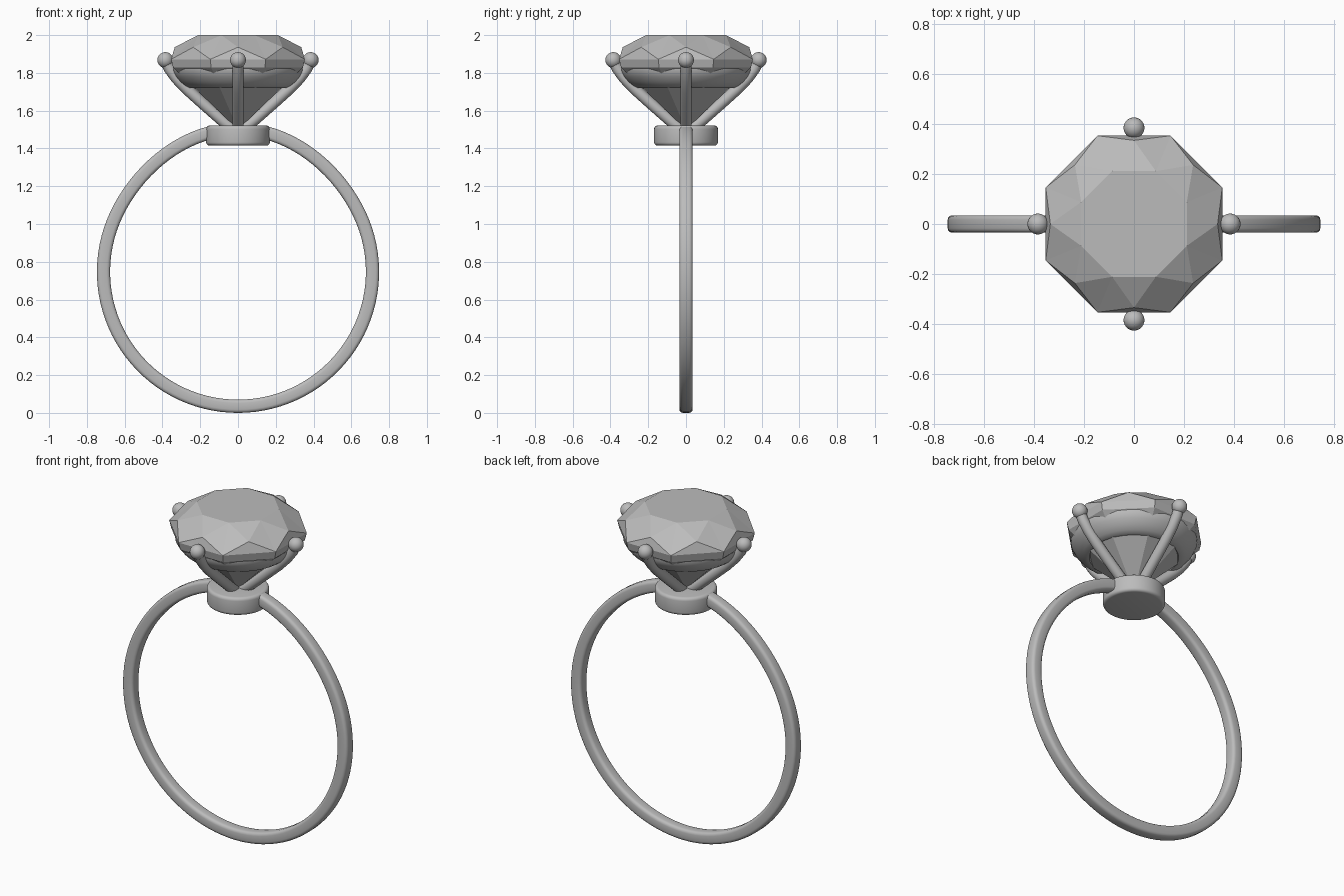
import bpy, bmesh, math
from mathutils import Vector

if "Cube" in bpy.data.objects:
    bpy.data.objects.remove(bpy.data.objects["Cube"])

grey = bpy.data.materials.new("silver_grey")
grey.diffuse_color = (0.5, 0.5, 0.5, 1)
grey.use_nodes = True
grey.node_tree.nodes["Principled BSDF"].inputs["Base Color"].default_value = grey.diffuse_color


def finish(name, bm, smooth=True):
    bmesh.ops.recalc_face_normals(bm, faces=bm.faces)
    mesh = bpy.data.meshes.new(name)
    bm.to_mesh(mesh)
    bm.free()
    ob = bpy.data.objects.new(name, mesh)
    bpy.context.collection.objects.link(ob)
    mesh.materials.append(grey)
    if smooth:
        bpy.ops.object.select_all(action='DESELECT')
        ob.select_set(True)
        bpy.context.view_layer.objects.active = ob
        bpy.ops.object.shade_smooth_by_angle(angle=math.radians(40))
    return ob


def loft(name, rings, cyclic=False):
    """Skin a list of closed cross-sections, capping the ends if open."""
    bm = bmesh.new()
    loops = [[bm.verts.new(p) for p in r] for r in rings]
    n = len(loops[0])
    pairs = list(zip(loops, loops[1:])) + ([(loops[-1], loops[0])] if cyclic else [])
    for a, b in pairs:
        for i in range(n):
            j = (i + 1) % n
            bm.faces.new((a[i], a[j], b[j], b[i]))
    if not cyclic:
        bm.faces.new(loops[0])
        bm.faces.new(loops[-1])
    return finish(name, bm)


def polar(r, a, z):
    return Vector((r * math.cos(a), r * math.sin(a), z))


def lathe(name, profile, segs=64):
    return loft(name, [[polar(r, math.tau * k / segs, z) for r, z in profile]
                       for k in range(segs)], cyclic=True)


# Band: rounded-square section swept round, slightly peaked towards the head
half, corner = 0.035, 0.018
section = []
for q in range(4):
    mid = math.pi / 4 + q * math.pi / 2
    cx = math.copysign(half - corner, math.cos(mid))
    cy = math.copysign(half - corner, math.sin(mid))
    for k in (-1, -1 / 3, 1 / 3, 1):
        a = mid + k * math.pi / 4
        section.append((cx + corner * math.cos(a), cy + corner * math.sin(a)))
band = []
start, steps = math.radians(11.5), 96
for i in range(steps + 1):
    t = start + (math.tau - 2 * start) * i / steps
    off = min(t, math.tau - t) / math.radians(65)
    lift = 0.0215 * (1 + math.cos(math.pi * off)) if off < 1 else 0
    band.append([Vector(((0.712 + u) * math.sin(t), v,
                         0.747 + lift + (0.712 + u) * math.cos(t))) for u, v in section])
loft("band", band)

# Round base under the stone, with softened rims
bm = bmesh.new()
bmesh.ops.create_cone(bm, cap_ends=True, segments=64, radius1=0.169, radius2=0.169, depth=0.106)
bmesh.ops.translate(bm, verts=bm.verts, vec=(0, 0, 1.468))
rims = [e for e in bm.edges if abs(e.verts[0].co.z - e.verts[1].co.z) < 1e-4]
bmesh.ops.bevel(bm, geom=rims, offset=0.018, segments=4, profile=0.5, affect='EDGES')
finish("head_base", bm)

# Bowl-shaped gallery ring hugging the stone
lathe("gallery_ring", [(0.343, 1.822), (0.341, 1.805), (0.328, 1.78), (0.305, 1.752),
                       (0.28, 1.732), (0.258, 1.721), (0.243, 1.72), (0.235, 1.727), (0.325, 1.822)])

# Four curved prongs with ball tips
path = [(0.02, 1.495), (0.09, 1.553), (0.19, 1.641), (0.27, 1.713),
        (0.325, 1.77), (0.362, 1.82), (0.385, 1.868)]
for q, side in enumerate(("right", "back", "left", "front")):
    out = polar(1, q * math.pi / 2, 0)
    across = polar(1, (q + 1) * math.pi / 2, 0)
    pts = [out * r + Vector((0, 0, z)) for r, z in path]
    rings = []
    for i, p in enumerate(pts):
        tan = (pts[min(i + 1, len(pts) - 1)] - pts[max(i - 1, 0)]).normalized()
        nrm = tan.cross(across)
        rings.append([p + 0.03 * (across * math.cos(a) + nrm * math.sin(a))
                      for a in (math.tau * k / 16 for k in range(16))])
    loft(side + "_prong", rings)
    bm = bmesh.new()
    bmesh.ops.create_uvsphere(bm, u_segments=24, v_segments=14, radius=0.042)
    bmesh.ops.translate(bm, verts=bm.verts, vec=pts[-1])
    finish(side + "_prong_ball", bm)

# Faceted stone: table, kite crown, thin girdle and pointed pavilion
bm = bmesh.new()
step = math.pi / 4


def ring(r, z, turn):
    return [bm.verts.new(polar(r, (k + turn) * step, z)) for k in range(8)]


table, star = ring(0.229, 2.0, 0.5), ring(0.335, 1.936, 0)
girdle, under = ring(0.383, 1.872, 0.5), ring(0.372, 1.828, 0.5)
tip = bm.verts.new((0, 0, 1.5))
bm.faces.new(table)
for k in range(8):
    p, n = k - 1, (k + 1) % 8
    bm.faces.new((table[p], star[k], table[k]))
    bm.faces.new((girdle[p], girdle[k], star[k]))
    bm.faces.new((table[k], star[k], girdle[k]))
    bm.faces.new((table[k], girdle[k], star[n]))
    bm.faces.new((girdle[p], under[p], under[k], girdle[k]))
    bm.faces.new((under[p], tip, under[k]))
finish("gemstone", bm, smooth=False)
